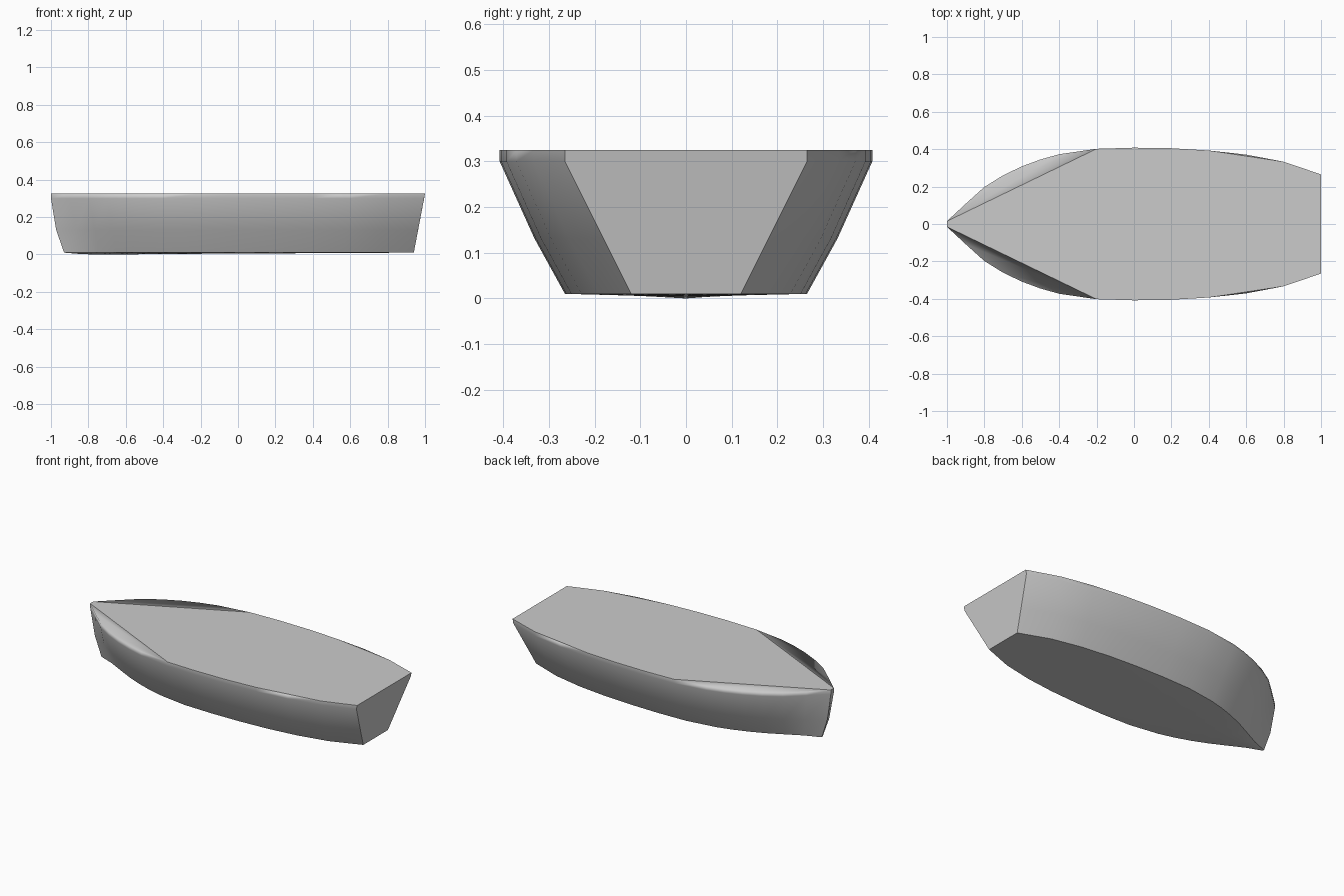
import bpy
import bmesh

if "Cube" in bpy.data.objects:
    bpy.data.objects.remove(bpy.data.objects["Cube"])

# Half-breadth stations from bow to stern: deck x, deck half width, chine half width, keel z
STATIONS = [
    (-1.00, 0.015, 0.004, 0.010),
    (-0.90, 0.108, 0.040, 0.002),
    (-0.80, 0.198, 0.088, 0.000),
    (-0.70, 0.260, 0.135, 0.000),
    (-0.60, 0.308, 0.175, 0.001),
    (-0.50, 0.345, 0.207, 0.002),
    (-0.40, 0.373, 0.232, 0.003),
    (-0.20, 0.402, 0.260, 0.004),
    (0.00, 0.408, 0.265, 0.005),
    (0.20, 0.405, 0.262, 0.006),
    (0.40, 0.393, 0.251, 0.007),
    (0.60, 0.371, 0.229, 0.008),
    (0.80, 0.333, 0.190, 0.009),
    (1.00, 0.265, 0.120, 0.010),
]
CHINE_Z, RIM_Z, DECK_Z = 0.01, 0.30, 0.325
N = len(STATIONS)

bm = bmesh.new()


def side_rows(s):
    """Rows of vertices (chine, bilge, rim, deck edge) for one side."""
    rows = [[], [], [], []]
    for i, (x, w, c, k) in enumerate(STATIONS):
        xb = 0.005 + x * 0.935
        end = i in (0, N - 1)
        bulge_y = 0 if end else 0.007
        bulge_x = -0.013 if i == 0 else 0
        t = 0.42
        zm = CHINE_Z + (RIM_Z - CHINE_Z) * t
        xr = x - 0.005 if i == N - 1 else x
        pts = [(xb, c, CHINE_Z),
               (xb + (xr - xb) * t + bulge_x, c + (w - c) * t + bulge_y, zm),
               (xr, w, RIM_Z), (x, w, DECK_Z)]
        for row, (px, py, pz) in zip(rows, pts):
            row.append(bm.verts.new((px, s * py, pz)))
    return rows


def face(verts, smooth, flip=False):
    f = bm.faces.new(verts[::-1] if flip else verts)
    f.smooth = smooth
    return f


keel = [bm.verts.new((0.005 + x * 0.935, 0, k)) for x, w, c, k in STATIONS]
front, back = side_rows(-1), side_rows(1)

for rows, flip in ((front, False), (back, True)):
    # curved side walls and upright rim band
    for low, high in zip(rows, rows[1:]):
        for i in range(N - 1):
            face([low[i], low[i + 1], high[i + 1], high[i]], True, flip)
    # shallow V bottom
    for i in range(N - 1):
        face([keel[i], keel[i + 1], rows[0][i + 1], rows[0][i]], True, flip)
    # softly shaded deck shoulders beside the bow and quarter
    face(rows[3][0:8], True, flip)
    face(rows[3][10:13], True, flip)

# flat main deck
edge = [0, 7, 8, 9, 10, 12, 13]
face([front[3][i] for i in edge] + [back[3][i] for i in reversed(edge)], False)

# stern transom and narrow bow stem
for i, flip in ((N - 1, False), (0, True)):
    face([keel[i]] + [r[i] for r in back] + [r[i] for r in reversed(front)],
         False, flip)

bmesh.ops.recalc_face_normals(bm, faces=bm.faces[:])

# crisp chine between walls and bottom
for rows in (front, back):
    for a, b in zip(rows[0], rows[0][1:]):
        bm.edges.get((a, b)).smooth = False

mesh = bpy.data.meshes.new("boat_hull")
bm.to_mesh(mesh)
bm.free()
hull = bpy.data.objects.new("boat_hull", mesh)
bpy.context.collection.objects.link(hull)
